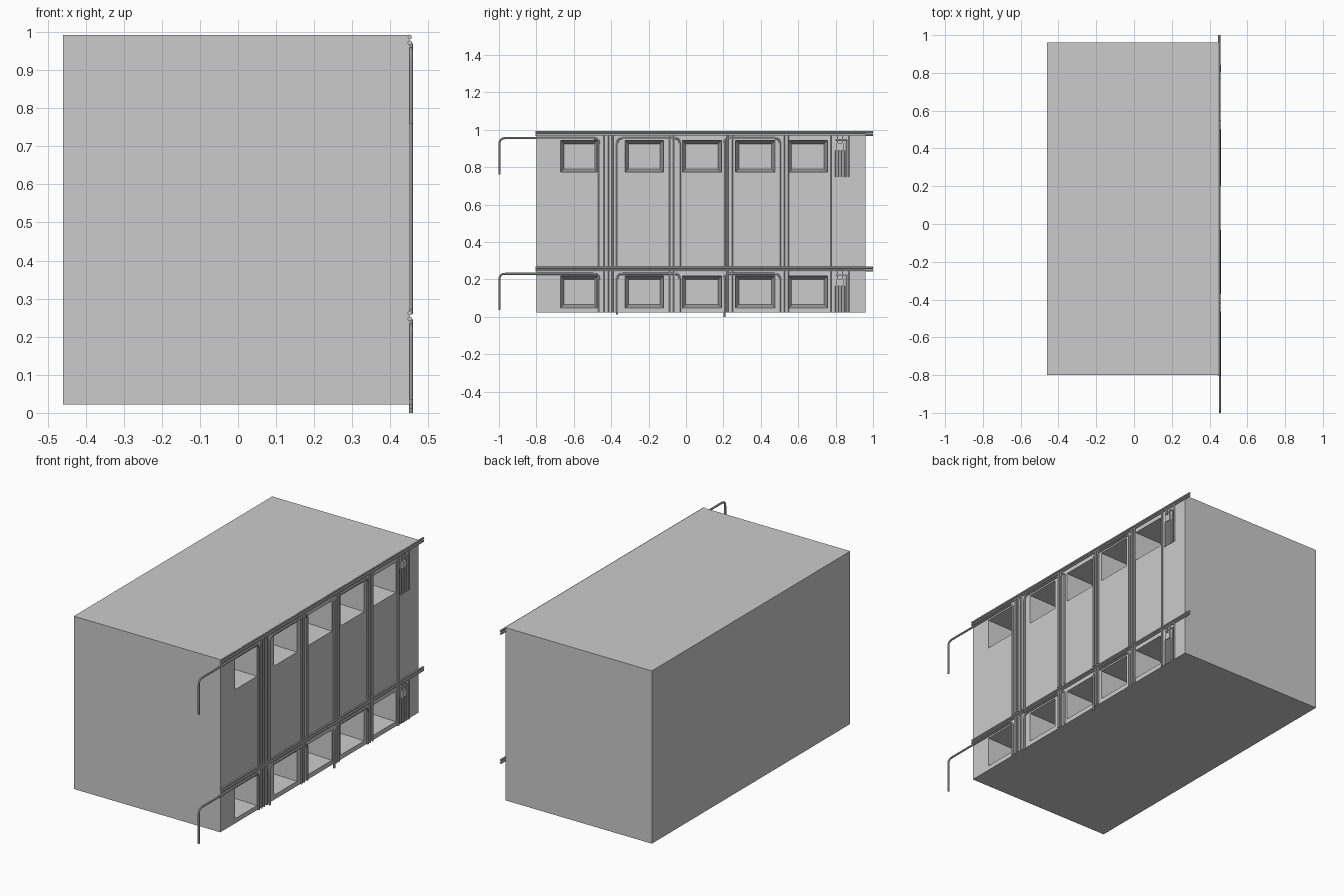
import bpy, bmesh
from mathutils import Vector

if "Cube" in bpy.data.objects:
    bpy.data.objects.remove(bpy.data.objects["Cube"])

X_WALL = 0.45
X_PIPE = 0.4545
ROW = 0.725          # height difference between the two storeys


def box(bm, x0, x1, y0, y1, z0, z1, inset=0.0):
    """Box whose x0 end is optionally narrowed (tapered)."""
    ends = []
    for x, i in ((x0, inset), (x1, 0.0)):
        ends.append([bm.verts.new((x, y, z)) for y, z in (
            (y0 + i, z0 + i), (y1 - i, z0 + i), (y1 - i, z1 - i), (y0 + i, z1 - i))])
    a, b = ends
    bm.faces.new(a)
    bm.faces.new(b)
    for k in range(4):
        n = (k + 1) % 4
        bm.faces.new((a[k], a[n], b[n], b[k]))


def mesh_object(name, bm):
    bmesh.ops.recalc_face_normals(bm, faces=bm.faces)
    me = bpy.data.meshes.new(name)
    bm.to_mesh(me)
    bm.free()
    ob = bpy.data.objects.new(name, me)
    bpy.context.collection.objects.link(ob)
    return ob


def pipe(name, points, r=0.0055, bend=0.03, x=X_PIPE):
    """Round pipe along (y, z) points, with rounded corners."""
    pts = [Vector((x, y, z)) for y, z in points]
    path = [pts[0]]
    for p, c, n in zip(pts, pts[1:], pts[2:]):
        a = c + (p - c).normalized() * bend
        b = c + (n - c).normalized() * bend
        for k in range(7):
            t = k / 6
            path.append(a * (1 - t) ** 2 + c * 2 * t * (1 - t) + b * t * t)
    path.append(pts[-1])
    cu = bpy.data.curves.new(name, 'CURVE')
    cu.dimensions = '3D'
    cu.bevel_depth = r
    cu.bevel_resolution = 2
    cu.use_fill_caps = True
    sp = cu.splines.new('POLY')
    sp.points.add(len(path) - 1)
    for s, p in zip(sp.points, path):
        s.co = (*p, 1)
    ob = bpy.data.objects.new(name, cu)
    bpy.context.collection.objects.link(ob)
    bpy.ops.object.select_all(action='DESELECT')
    ob.select_set(True)
    bpy.context.view_layer.objects.active = ob
    bpy.ops.object.convert(target='MESH')
    bpy.ops.object.shade_smooth_by_angle()


# building block
bm = bmesh.new()
box(bm, -0.46, X_WALL, -0.80, 0.96, 0.022, 0.992)
block = mesh_object("building_block", bm)

# tapered window recesses
bm = bmesh.new()
for dz in (0, ROW):
    for y0, y1 in ((-0.67, -0.475), (-0.325, -0.12), (-0.02, 0.19),
                   (0.265, 0.475), (0.55, 0.757)):
        box(bm, X_WALL - 0.25, X_WALL + 0.001, y0, y1, 0.048 + dz, 0.218 + dz, 0.018)
cutter = mesh_object("window_cutter", bm)
cutter.hide_render = True
mod = block.modifiers.new("windows", 'BOOLEAN')
mod.operation = 'DIFFERENCE'
mod.solver = 'EXACT'
mod.object = cutter
bpy.context.view_layer.objects.active = block
bpy.ops.object.modifier_apply(modifier=mod.name)
bpy.data.objects.remove(cutter)

# parts repeated on both storeys
for label, dz, low in (("lower", 0, 0.022), ("upper", ROW, 0.27)):
    top = 0.23 + dz
    # long horizontal pipes
    for z in (0.262, 0.247):
        pipe(label + "_long_pipe", [(-0.805, z + dz), (1.0, z + dz)], 0.006, x=0.451)
    # overhanging hooked pipe
    pipe(label + "_hook_pipe", [(-0.997, 0.035 + dz), (-0.997, top),
                                (-0.465, top), (-0.465, low)])
    # arched pipes over the windows
    pipe(label + "_arch_pipe", [(-0.368, low - 0.01), (-0.368, top),
                                (-0.033, top), (-0.033, low)])
    pipe(label + "_arch_pipe", [(0.205, 0.0 if dz == 0 else low), (0.205, top),
                                (0.502, top), (0.502, low)])
    # straight risers
    for y in (-0.442, -0.418, -0.393, -0.085, -0.063, 0.222, 0.245, 0.523, 0.545, 0.772):
        pipe(label + "_riser", [(y, low), (y, 0.245 + dz)])
    # junction box with short pipes
    bm = bmesh.new()
    box(bm, 0.448, 0.46, 0.805, 0.842, 0.165 + dz, 0.203 + dz)
    mesh_object(label + "_junction_box", bm)
    for y in (0.797, 0.813, 0.829, 0.845):
        pipe(label + "_short_pipe", [(y, 0.022 + dz), (y, 0.165 + dz)], 0.004, x=0.453)
    for y in (0.81, 0.838):
        pipe(label + "_feed_pipe", [(y, 0.2 + dz), (y, 0.245 + dz)], 0.004, x=0.453)
    pipe(label + "_side_pipe", [(0.874, 0.022 + dz), (0.874, 0.245 + dz)], 0.004, x=0.453)
    pipe(label + "_cross_pipe", [(0.80, 0.222 + dz), (0.86, 0.222 + dz),
                                 (0.86, 0.022 + dz)], 0.004, 0.008, 0.453)
